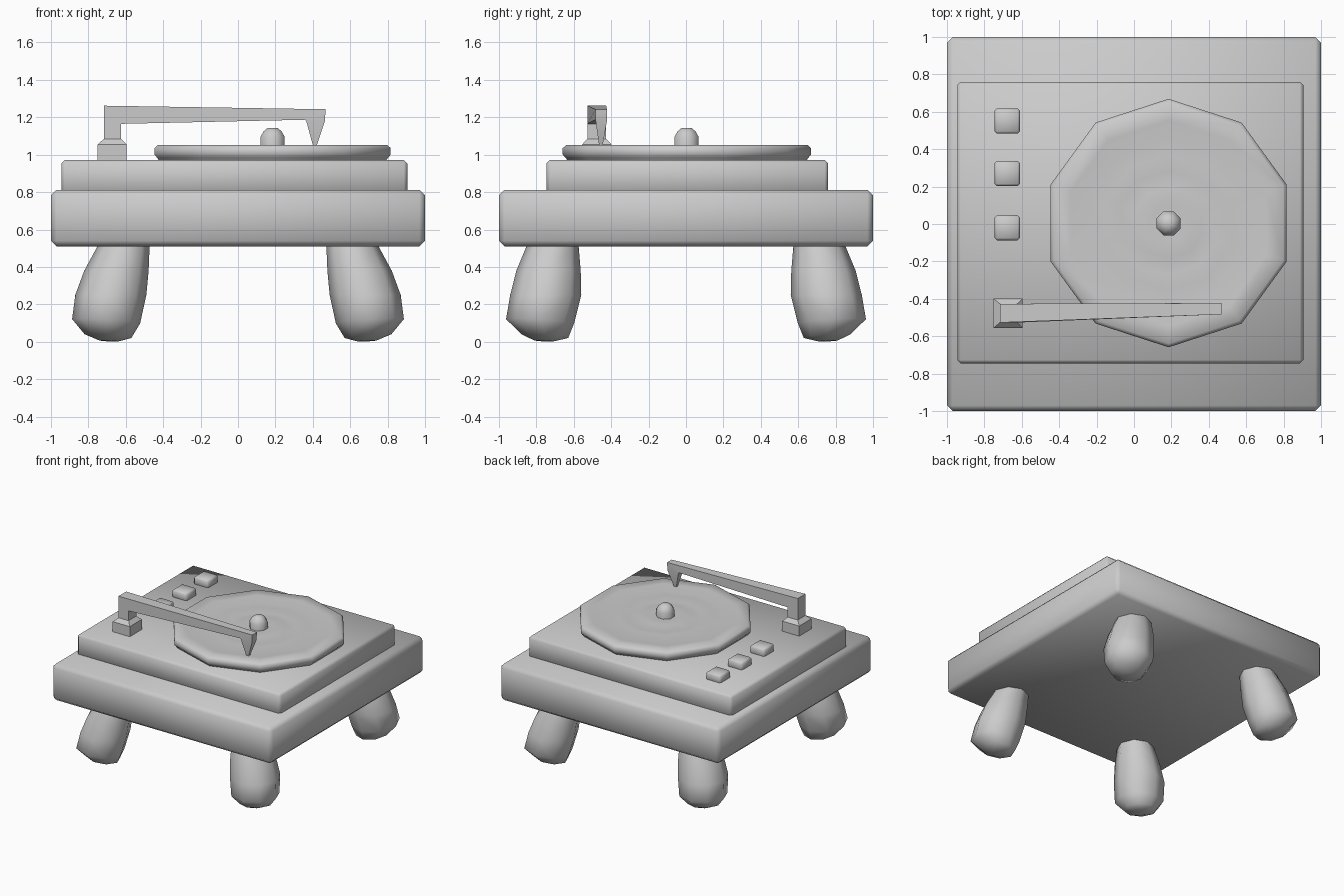
import bpy, bmesh
from math import sin, cos, pi

if "Cube" in bpy.data.objects:
    bpy.data.objects.remove(bpy.data.objects["Cube"])


def loft(name, rings, angle=0.7):
    """Skin a list of equal-length vertex rings and cap both ends."""
    bm = bmesh.new()
    vs = [[bm.verts.new(p) for p in r] for r in rings]
    n = len(rings[0])
    for a, b in zip(vs, vs[1:]):
        for i in range(n):
            j = (i + 1) % n
            bm.faces.new((a[i], a[j], b[j], b[i]))
    bm.faces.new(vs[0])
    bm.faces.new(vs[-1])
    bmesh.ops.recalc_face_normals(bm, faces=bm.faces)
    me = bpy.data.meshes.new(name)
    bm.to_mesh(me)
    bm.free()
    ob = bpy.data.objects.new(name, me)
    bpy.context.collection.objects.link(ob)
    smooth(ob, angle)
    return ob


def smooth(ob, angle=0.7):
    bpy.ops.object.select_all(action='DESELECT')
    ob.select_set(True)
    bpy.context.view_layer.objects.active = ob
    bpy.ops.object.shade_smooth_by_angle(angle=angle)


def box(name, x, y, z, bevel):
    bpy.ops.mesh.primitive_cube_add(
        size=1, location=[(a + b) / 2 for a, b in (x, y, z)])
    ob = bpy.context.object
    ob.name = name
    ob.scale = [b - a for a, b in (x, y, z)]
    bpy.ops.object.transform_apply(location=False, rotation=False, scale=True)
    m = ob.modifiers.new("bevel", 'BEVEL')
    m.width = bevel
    m.segments = 1
    bpy.ops.object.modifier_apply(modifier=m.name)
    smooth(ob, 0.9)
    return ob


def lathe(name, cx, cy, sides, profile, start, angle):
    """Turned part from (radius, z) pairs."""
    return loft(name, [[(cx + r * cos(start + 2 * pi * i / sides),
                         cy + r * sin(start + 2 * pi * i / sides), z)
                        for i in range(sides)] for r, z in profile], angle)


# plinth and deck
box("plinth", (-1, 1), (-1, 1), (0.51, 0.812), 0.03)
box("deck", (-0.945, 0.905), (-0.745, 0.76), (0.79, 0.972), 0.018)

# ten-sided record with shallow ripples
lathe("record", 0.185, 0.005, 10,
      [(0.632, 0.96), (0.65, 0.985), (0.664, 1.0), (0.664, 1.035), (0.645, 1.052),
       (0.55, 1.052), (0.45, 1.036), (0.36, 1.05), (0.28, 1.036),
       (0.19, 1.05), (0.1, 1.046)], pi / 2, 0.9)

# spindle knob
lathe("spindle", 0.185, 0.003, 8,
      [(0.07, 1.03), (0.07, 1.095), (0.052, 1.125), (0.027, 1.144)], pi / 8, 0.9)

# buttons
for k, y in enumerate((0.55, 0.27, -0.02)):
    box(f"button_{k + 1}", (-0.745, -0.61), (y - 0.067, y + 0.067), (0.95, 1.03), 0.012)

# tone arm: sections as outer (x, z), inner (x, z), y centre, half width
arm = [(-0.75, 0.95, -0.595, 0.95, -0.477, 0.078),
       (-0.75, 1.055, -0.595, 1.055, -0.477, 0.078),
       (-0.717, 1.085, -0.625, 1.085, -0.477, 0.05),
       (-0.717, 1.262, -0.625, 1.165, -0.477, 0.05),
       (0.468, 1.243, 0.36, 1.187, -0.453, 0.03),
       (0.465, 1.18, 0.365, 1.18, -0.453, 0.03),
       (0.422, 1.052, 0.40, 1.052, -0.455, 0.01)]
loft("tone_arm", [[(xo, y - h, zo), (xo, y + h, zo), (xi, y + h, zi), (xi, y - h, zi)]
                  for xo, zo, xi, zi, y, h in arm], 0.6)

# splayed legs: ring as centre x, y, z, radius, outward tilt
leg = [(0.605, 0.705, 0.56, 0.125, 0), (0.615, 0.715, 0.50, 0.142, 0),
       (0.65, 0.735, 0.38, 0.172, 0), (0.68, 0.75, 0.25, 0.19, 0),
       (0.705, 0.78, 0.11, 0.182, 0.06), (0.695, 0.755, 0.03, 0.125, 0.08),
       (0.69, 0.76, 0.004, 0.05, 0.05)]
for sx, side in ((-1, "left"), (1, "right")):
    for sy, end in ((-1, "front"), (1, "back")):
        rings = []
        for cx, cy, z, r, t in leg:
            ring = []
            for i in range(8):
                u, v = r * cos(i * pi / 4), r * sin(i * pi / 4)
                ring.append((sx * (cx + u), sy * (cy + v),
                             max(0, z + t * (u + v))))
            rings.append(ring)
        loft(f"{end}_{side}_leg", rings, 1.0)
